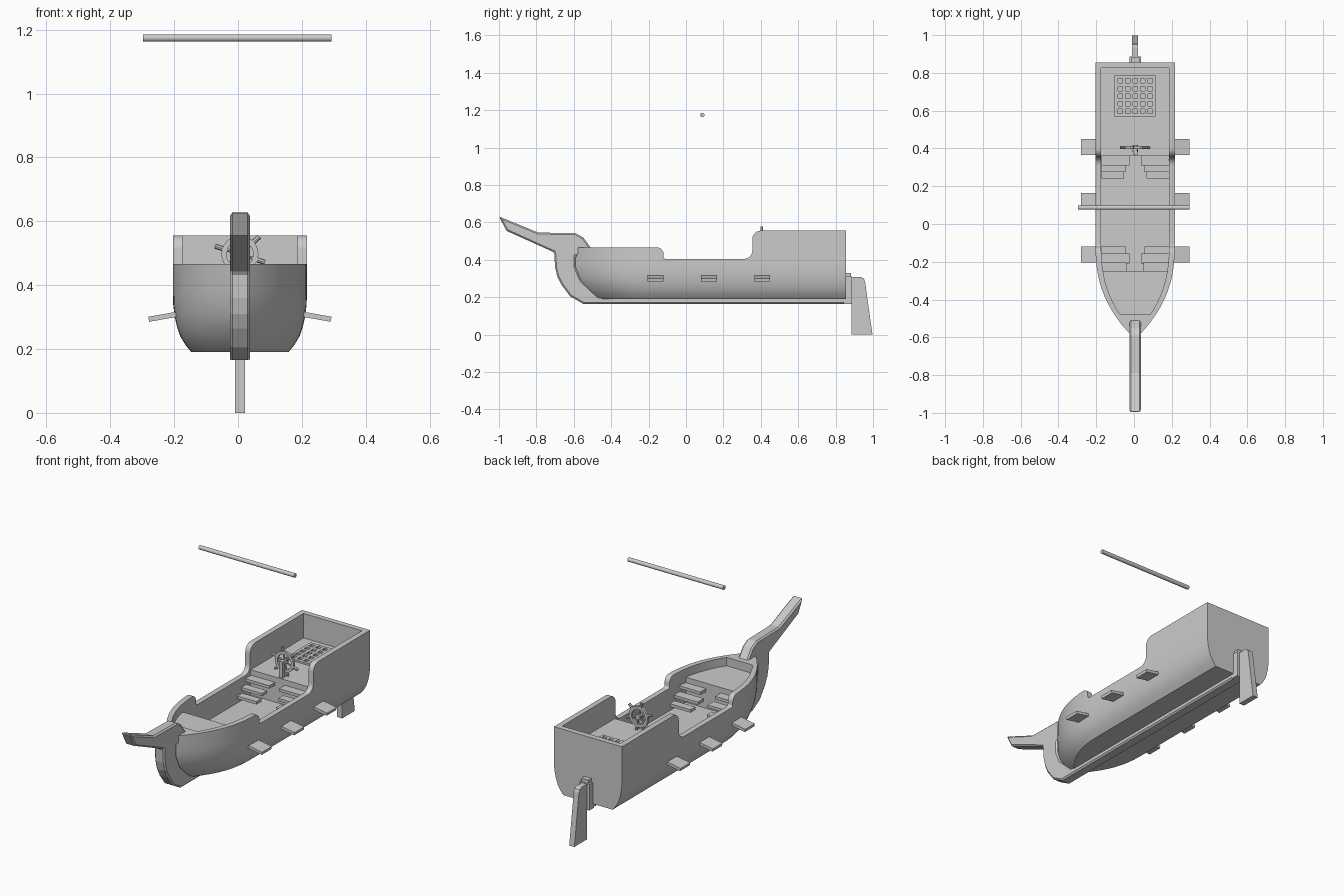
import bpy, bmesh
from math import sin, cos, radians, pi
from mathutils import Matrix, Vector

if "Cube" in bpy.data.objects:
    bpy.data.objects.remove(bpy.data.objects["Cube"])

CX = 0.006  # ship centreline


def finish(name, bm, smooth=None):
    bmesh.ops.recalc_face_normals(bm, faces=bm.faces)
    me = bpy.data.meshes.new(name)
    bm.to_mesh(me)
    bm.free()
    ob = bpy.data.objects.new(name, me)
    bpy.context.collection.objects.link(ob)
    if smooth:
        shade(ob, smooth)
    return ob


def shade(ob, angle):
    bpy.ops.object.select_all(action='DESELECT')
    ob.select_set(True)
    bpy.context.view_layer.objects.active = ob
    bpy.ops.object.shade_smooth_by_angle(angle=radians(angle))


def loft(name, rings):
    bm = bmesh.new()
    vs = [[bm.verts.new(p) for p in r] for r in rings]
    n = len(vs[0])
    for a, b in zip(vs, vs[1:]):
        for i in range(n):
            j = (i + 1) % n
            bm.faces.new((a[i], a[j], b[j], b[i]))
    bm.faces.new(vs[0])
    bm.faces.new(vs[-1])
    return finish(name, bm)


def slab(name, yz, half):
    """Side-view profile given thickness across the ship."""
    return loft(name, [[(CX + s * half, y, z) for y, z in yz] for s in (-1, 1)])


def add_box(bm, lo, hi, mat=Matrix()):
    c = [(a + b) / 2 for a, b in zip(lo, hi)]
    d = [b - a for a, b in zip(lo, hi)]
    bmesh.ops.create_cube(bm, size=1, matrix=Matrix.Translation((CX, 0, 0)) @ mat
                          @ Matrix.Translation(c) @ Matrix.Diagonal((*d, 1)))


def rod(bm, p, q, r, seg=10):
    p, q = Vector(p), Vector(q)
    d = q - p
    m = Matrix.Translation((p + q) / 2) @ d.to_track_quat('Z', 'Y').to_matrix().to_4x4()
    bmesh.ops.create_cone(bm, cap_ends=True, segments=seg, radius1=r, radius2=r,
                          depth=d.length, matrix=m)


def arc(cy, cz, r, a0, a1, n=6):
    return [(cy + r * cos(radians(a0 + (a1 - a0) * i / n)),
             cz + r * sin(radians(a0 + (a1 - a0) * i / n))) for i in range(n + 1)]


def cut(ob, cutter):
    m = ob.modifiers.new('cut', 'BOOLEAN')
    m.operation, m.solver, m.object = 'DIFFERENCE', 'EXACT', cutter
    bpy.context.view_layer.objects.active = ob
    bpy.ops.object.modifier_apply(modifier=m.name)
    bpy.data.objects.remove(cutter)


# Hull: waterlines stacked from the flat bottom to the rail
BOW_END, STERN = -0.1, 0.855


def width(s, w):
    return w * (1 - (1 - s) ** 2.5)


levels = [(.19, -.48, .152), (.212, -.515, .17), (.24, -.545, .187), (.27, -.573, .197),
          (.30, -.591, .204), (.34, -.605, .209), (.38, -.61, .21), (.62, -.61, .21)]
rings = []
for z, y0, w in levels:
    side = [(width(i / 16, w), y0 + i / 16 * (BOW_END - y0)) for i in range(17)] + [(w, STERN)]
    rings.append([(CX + x, y, z) for x, y in side] +
                 [(CX - x, y, z) for x, y in reversed(side[1:])])
hull = loft('hull', rings)

# Stepped rail line
rail = ([(-.9, .8), (-.9, .467)] + arc(-.157, .43, .037, 90, 0) + arc(-.108, .417, .012, 180, 270)
        + arc(.31, .45, .045, 270, 360) + arc(.40, .511, .045, 180, 90) + [(1, .556), (1, .8)])
cut(hull, slab('rail_cutter', rail, .4))

# Deck wells: fore deck, main deck, quarter deck
for ya, yb, floor in ((-.48, -.24, .42), (-.25, .36, .28), (.35, .825, .42)):
    ys = [ya + (yb - ya) * i / 12 for i in range(13)]
    right = [(width(min(1, (y + .61) / (BOW_END + .61)), .21) - .03, y) for y in ys]
    plan = right + [(-x, y) for x, y in reversed(right)]
    cut(hull, loft('well_cutter', [[(CX + x, y, z) for x, y in plan] for z in (floor, .7)]))
shade(hull, 35)

# Keel, stem and raised prow in one beam
beam = slab('keel_and_prow', [
    (.853, .165), (-.55, .165), (-.62, .205), (-.665, .265), (-.688, .31), (-.70, .36), (-.705, .44),
    (-.96, .555), (-1, .632), (-.79, .546), (-.59, .542), (-.55, .52), (-.51, .466), (-.51, .44),
    (-.59, .42), (-.59, .36), (-.56, .29), (-.47, .205), (.853, .205)], .031)
bev = beam.modifiers.new('bevel', 'BEVEL')
bev.width, bev.segments, bev.limit_method, bev.angle_limit = .008, 1, 'ANGLE', radians(60)

# Sternpost and rudder
bm = bmesh.new()
add_box(bm, (-.031, .845, .165), (.031, .887, .31))
add_box(bm, (-.022, .845, .31), (.022, .882, .33))
finish('sternpost', bm)
slab('rudder', [(.886, 0), (.997, 0), (.957, .285), (.95, .3), (.935, .308), (.886, .308)], .016)

# Side port lids, sloping outwards
for i, y in enumerate((-.1625, .1225, .4075)):
    for s in (-1, 1):
        bm = bmesh.new()
        m = Matrix.Translation((s * .19, y, .31)) @ Matrix.Rotation(s * radians(10), 4, 'Y')
        add_box(bm, (min(0, s * .097), -.0425, -.008), (max(0, s * .097), .0425, .008), m)
        finish(f'port_lid_{i}_{"left" if s < 0 else "right"}', bm)

# Stairs to both raised decks, as floating planks
stairs = [('aft', ((.31, .362, .39, .03), (.275, .318, .355, .05), (.24, .283, .32, .06))),
          ('fore', ((-.252, -.2, .39, .045), (-.208, -.155, .355, .03), (-.163, -.12, .32, .05)))]
for name, planks in stairs:
    bm = bmesh.new()
    for ya, yb, z, inner in planks:
        for a, b in ((-.178, -inner), (inner, .178)):
            add_box(bm, (a, ya, z - .016), (b, yb, z))
    finish(name + '_stairs', bm)

# Door knobs on the fore bulkhead
bm = bmesh.new()
for s in (-1, 1):
    bmesh.ops.create_uvsphere(bm, u_segments=10, v_segments=6, radius=.008,
                              matrix=Matrix.Translation((CX + s * .08, -.246, .36)))
finish('door_knobs', bm, 40)

# Deck grating
bm = bmesh.new()
x0, x1, y0, y1 = -.108, .108, .57, .785
for i in range(6):
    x, y = x0 + i * (x1 - x0 - .016) / 5, y0 + i * (y1 - y0 - .016) / 5
    add_box(bm, (x, y0, .415), (x + .016, y1, .43))
    add_box(bm, (x0, y, .415), (x1, y + .016, .4295))
finish('deck_grating', bm)

# Steering wheel: rim, hub, six spokes with thick grips
WY, WZ = .405, .497
bm = bmesh.new()
N = 24
rim = [[bm.verts.new((CX + r * cos(2 * pi * i / N), WY + dy, WZ + r * sin(2 * pi * i / N)))
        for r, dy in ((.042, -.007), (.058, -.007), (.058, .007), (.042, .007))] for i in range(N)]
for i in range(N):
    for j in range(4):
        a, b, k = rim[i], rim[(i + 1) % N], (j + 1) % 4
        bm.faces.new((a[j], a[k], b[k], b[j]))
rod(bm, (CX, WY - .025, WZ), (CX, WY + .012, WZ), .014, 12)
for i in range(6):
    a = radians(42 + 60 * i)
    at = lambda r: (CX + r * cos(a), WY, WZ + r * sin(a))
    rod(bm, at(.005), at(.06), .005, 8)
    rod(bm, at(.058), at(.082), .008, 8)
finish('steering_wheel', bm, 35)
bm = bmesh.new()
add_box(bm, (-.012, .368, .41), (.012, .39, .512))
finish('wheel_post', bm)

# Yard floating above the deck
bm = bmesh.new()
rod(bm, (-.297, .087, 1.174), (.293, .087, 1.174), .0115, 16)
finish('yard', bm, 40)
